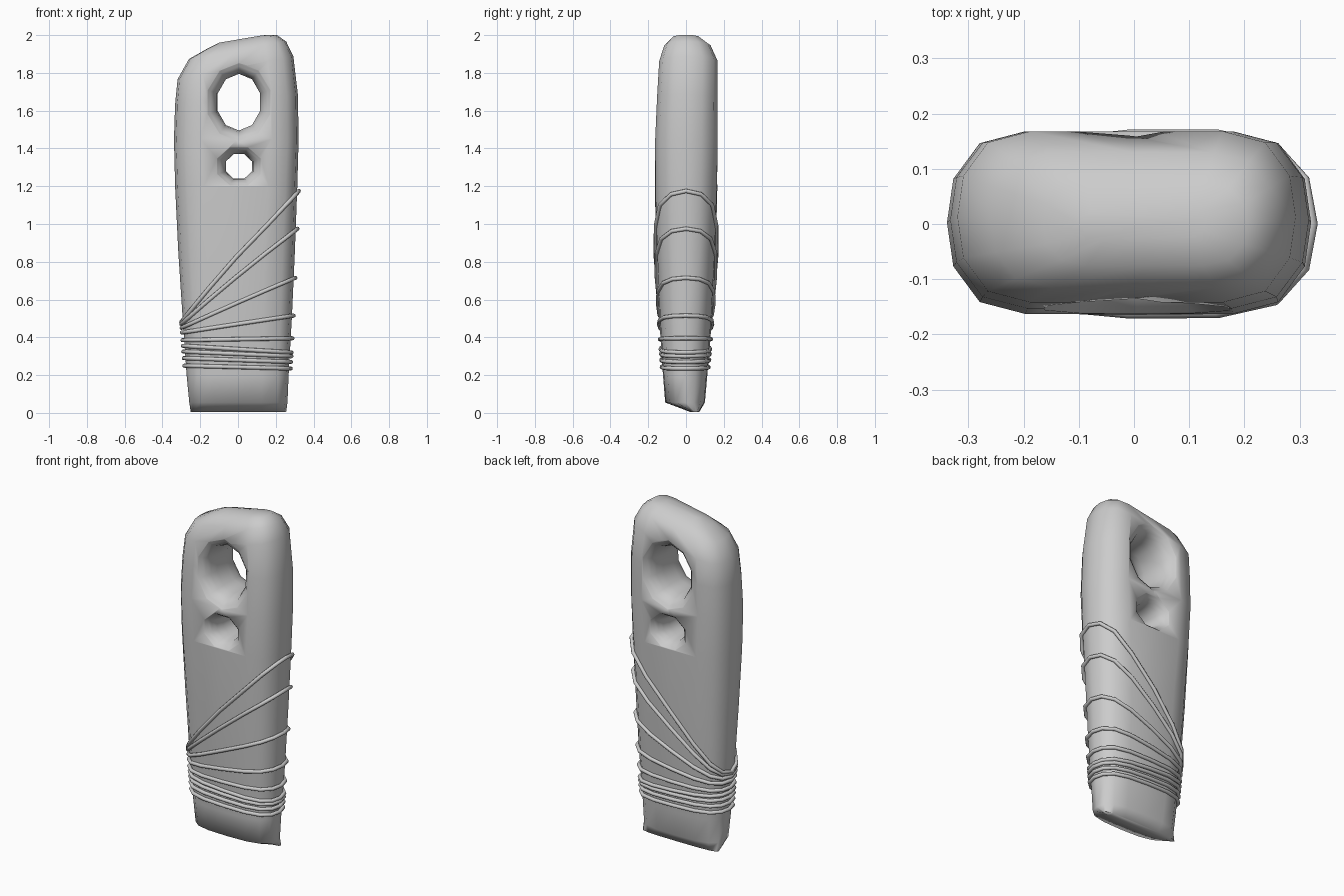
import bpy, bmesh
from math import cos, sin, tau, radians

if "Cube" in bpy.data.objects:
    bpy.data.objects.remove(bpy.data.objects["Cube"])


# Unit cross-sections, 16 sides: flat-faced slab (upper) and rounder (lower)
def unit(q):
    return (q + [(0, 1)] + [(-x, y) for x, y in q[::-1]] +
            [(-x, -y) for x, y in q[1:]] + [(0, -1)] + [(x, -y) for x, y in q[:0:-1]])


FLAT = unit([(1, 0), (.965, .48), (.82, .87), (.57, 1)])
ROUND = unit([(1, 0), (.95, .46), (.79, .79), (.48, .96)])

# Body stations: z, tilt along x, x left, x right, y front, y back
STATIONS = [
    (.004, 0, -.25, .255, .025, .07),
    (.055, 0, -.258, .262, -.11, .1),
    (.2, 0, -.272, .268, -.122, .113),
    (.5, 0, -.293, .285, -.142, .138),
    (.85, 0, -.316, .301, -.158, .158),
    (1.2, 0, -.333, .314, -.165, .166),
    (1.45, 0, -.339, .321, -.163, .168),
    (1.66, .08, -.333, .317, -.153, .168),
    (1.83, .2, -.32, .293, -.142, .168),
    (1.92, .18, -.26, .255, -.115, .13),
    (1.96, .2, -.165, .205, -.075, .075),
    (1.977, .17, -.1, .13, -.025, .025),
]


def section(s, grow=0):
    z, tilt, xl, xr, yf, yb = s
    r = min(1, max(0, (1.45 - z) / .6))
    pts = []
    for (u, v), (p, q) in zip(FLAT, ROUND):
        u, v = u + (p - u) * r, v + (q - v) * r
        x = (xl + xr) / 2 + u * ((xr - xl) / 2 + grow)
        y = (yf + yb) / 2 + v * ((yb - yf) / 2 + grow * .4)
        pts.append((x, y, z + tilt * x))
    return pts


def station_at(z):
    for a, b in zip(STATIONS, STATIONS[1:]):
        if a[0] <= z <= b[0]:
            t = (z - a[0]) / (b[0] - a[0])
            return [p + t * (q - p) for p, q in zip(a, b)]


def loft(name, rings):
    bm = bmesh.new()
    rows = [[bm.verts.new(p) for p in r] for r in rings]
    n = len(rows[0])
    for a, b in zip(rows, rows[1:]):
        for i in range(n):
            j = (i + 1) % n
            bm.faces.new((a[i], a[j], b[j], b[i]))
    bm.faces.new(rows[0][::-1])
    bm.faces.new(rows[-1])
    bmesh.ops.recalc_face_normals(bm, faces=bm.faces)
    me = bpy.data.meshes.new(name)
    bm.to_mesh(me)
    bm.free()
    ob = bpy.data.objects.new(name, me)
    bpy.context.collection.objects.link(ob)
    return ob


def activate(ob):
    bpy.ops.object.select_all(action='DESELECT')
    ob.select_set(True)
    bpy.context.view_layer.objects.active = ob


body = loft("body", [section(s) for s in STATIONS])

# Two through-holes with flared mouths: fraction of local depth, flare amount
HALF = [(.3, 0), (.6, .15), (.8, .4), (.92, .72), (.985, 1), (1.08, 1.3)]
FLARE = [(-d, f) for d, f in HALF[::-1]] + HALF


def cut_hole(cx, cz, rx, rz, fx, fz, n):
    rings = []
    for d, f in FLARE:
        ring = []
        for i in range(n):
            a = tau * (i + .5) / n
            z = cz + (rz + fz * f) * sin(a)
            s = station_at(z)
            y = d * (s[5] if d > 0 else -s[4])
            ring.append((cx + (rx + fx * f) * cos(a), y, z))
        rings.append(ring)
    cutter = loft("hole_cutter", rings)
    cutter.hide_render = True
    m = body.modifiers.new("hole", 'BOOLEAN')
    m.operation, m.solver, m.object = 'DIFFERENCE', 'EXACT', cutter
    activate(body)
    bpy.ops.object.modifier_apply(modifier=m.name)
    bpy.data.objects.remove(cutter)


cut_hole(.005, 1.645, .118, .15, .055, .055, 10)
cut_hole(.005, 1.305, .074, .07, .05, .038, 8)
activate(body)
bpy.ops.object.shade_smooth_by_angle(angle=radians(75))

# Cord wraps fanning out to the right: height at left end, height at right end
WRAPS = [(.48, 1.175), (.47, .975), (.45, .715), (.425, .515), (.385, .395),
         (.355, .32), (.325, .3), (.29, .27), (.25, .235)]
for k, (zl, zr) in enumerate(WRAPS):
    cu = bpy.data.curves.new(f"cord_wrap_{k + 1}", 'CURVE')
    cu.dimensions = '3D'
    cu.bevel_depth = .011
    cu.bevel_resolution = 2
    sp = cu.splines.new('POLY')
    sp.points.add(len(FLAT) - 1)
    sp.use_cyclic_u = True
    for i, (u, v) in enumerate(ROUND):
        z = zl + (zr - zl) * (u + 1) / 2
        x, y, _ = section(station_at(z), .009)[i]
        sp.points[i].co = (x, y, z, 1)
    ob = bpy.data.objects.new(cu.name, cu)
    bpy.context.collection.objects.link(ob)
    activate(ob)
    bpy.ops.object.convert(target='MESH')
    bpy.ops.object.shade_smooth_by_angle(angle=radians(75))
